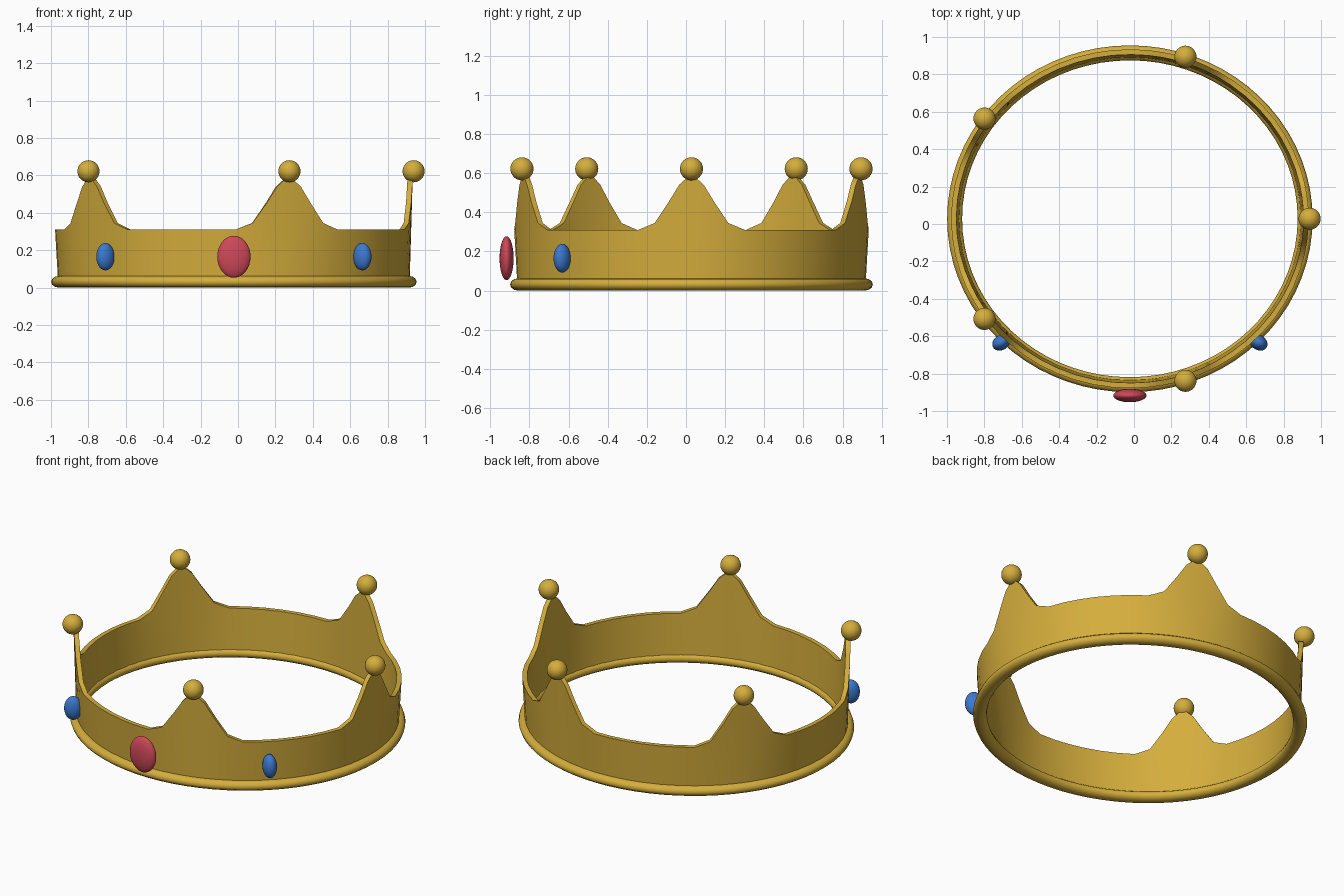
import bpy, bmesh, math

if "Cube" in bpy.data.objects:
    bpy.data.objects.remove(bpy.data.objects["Cube"])

CX, CY = -0.022, 0.028      # centre of the ring
SQUASH = 0.05               # ring is this much narrower front to back


def material(name, color):
    m = bpy.data.materials.new(name)
    m.diffuse_color = (*color, 1)
    m.use_nodes = True
    m.node_tree.nodes["Principled BSDF"].inputs["Base Color"].default_value = m.diffuse_color
    return m


GOLD = material("gold", (0.66, 0.42, 0.045))
RED = material("red gem", (0.62, 0.065, 0.10))
BLUE = material("blue gem", (0.045, 0.19, 0.62))


def ring_point(radius, deg, z):
    a = math.radians(deg)
    return (CX + radius * math.cos(a), CY + (radius - SQUASH) * math.sin(a), z)


def sweep(name, sections, mat, angle):
    """Join closed cross-sections into a closed ring."""
    bm = bmesh.new()
    loops = [[bm.verts.new(p) for p in s] for s in sections]
    n = len(loops[0])
    for i, a in enumerate(loops):
        b = loops[(i + 1) % len(loops)]
        for j in range(n):
            k = (j + 1) % n
            bm.faces.new((a[j], b[j], b[k], a[k]))
    bmesh.ops.recalc_face_normals(bm, faces=bm.faces)
    mesh = bpy.data.meshes.new(name)
    bm.to_mesh(mesh)
    bm.free()
    ob = bpy.data.objects.new(name, mesh)
    bpy.context.collection.objects.link(ob)
    mesh.materials.append(mat)
    bpy.context.view_layer.objects.active = ob
    ob.select_set(True)
    bpy.ops.object.shade_smooth_by_angle(angle=math.radians(angle))
    ob.select_set(False)


def ellipsoid(name, loc, scale, mat, turn=0):
    bpy.ops.mesh.primitive_uv_sphere_add(segments=32, ring_count=16, radius=1, location=loc,
                                         rotation=(0, 0, math.radians(turn)))
    ob = bpy.context.object
    ob.name = name
    ob.scale = scale
    ob.data.materials.append(mat)
    bpy.ops.object.shade_smooth()
    ob.select_set(False)


# Band with five points: top height by angle away from the point's middle
half = [(1.2, 0.58), (4, 0.54), (7.3, 0.455), (12, 0.345), (17.5, 0.31),
        (23.7, 0.31), (29.8, 0.31)]
period = [(-d, z) for d, z in reversed(half)] + half + [(36, 0.31)]
ROWS = 8
sections = []
for p in range(5):
    for d, top in period:
        outer, inner = [], []
        for r in range(ROWS + 1):
            t = r / ROWS
            z = 0.03 + (top - 0.03) * t
            radius = 0.94 + 0.016 * t
            outer.append(ring_point(radius, p * 72 + d, z))
            inner.append(ring_point(radius - 0.028, p * 72 + d, z))
        sections.append(outer + inner[::-1])
sweep("band", sections, GOLD, 50)

# Rounded rim around the foot of the band
rim = []
for i in range(72):
    rim.append([ring_point(0.937 + 0.04 * math.cos(k * math.pi / 6), i * 5,
                           0.031 + 0.031 * math.sin(k * math.pi / 6)) for k in range(12)])
sweep("base_rim", rim, GOLD, 60)

# Ball on each point
for p in range(5):
    ellipsoid("point_ball", ring_point(0.961, p * 72, 0.622), (0.059,) * 3, GOLD)

# Gems on the front
ellipsoid("centre_gem", (CX, -0.917, 0.165), (0.089, 0.036, 0.112), RED)
for side in (-1, 1):
    ellipsoid("side_gem", (CX + side * 0.687, -0.633, 0.165), (0.052, 0.040, 0.073),
              BLUE, -33 * side)
